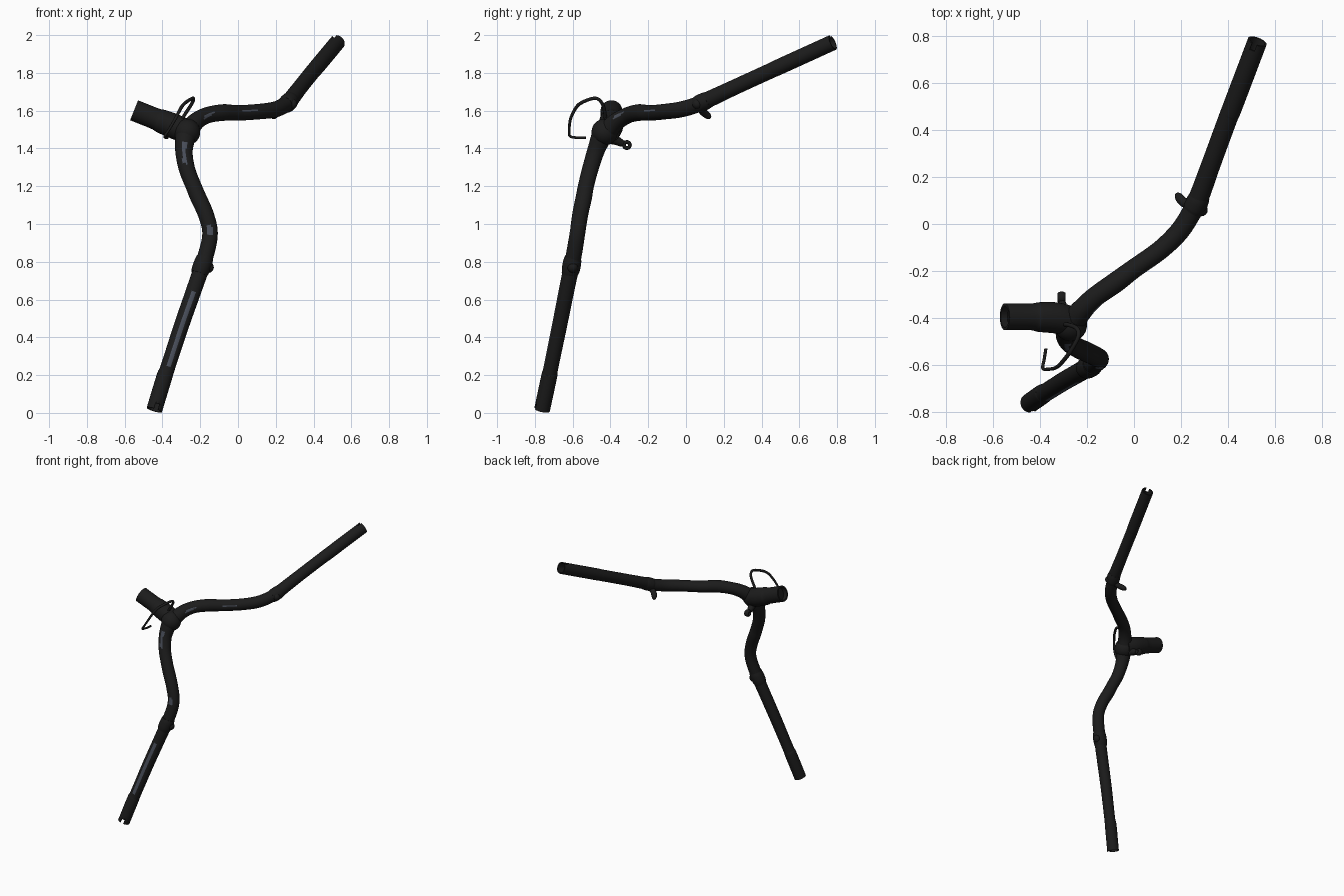
import bpy, bmesh, math
from mathutils import Vector

if "Cube" in bpy.data.objects:
    bpy.data.objects.remove(bpy.data.objects["Cube"])


def material(name, rgb):
    m = bpy.data.materials.new(name)
    m.diffuse_color = (*rgb, 1)
    m.use_nodes = True
    m.node_tree.nodes["Principled BSDF"].inputs["Base Color"].default_value = m.diffuse_color
    return m


BLACK = material("matte black", (0.0115, 0.0115, 0.0115))
GREY = material("worn blue grey", (0.065, 0.075, 0.10))


def smooth_path(pts, steps):
    """Catmull-Rom through (x, y, z, radius) points."""
    p = [Vector(q) for q in pts]
    p = [p[0] * 2 - p[1]] + p + [p[-1] * 2 - p[-2]]
    out = []
    for i in range(1, len(p) - 2):
        a, b, c, d = p[i - 1:i + 3]
        for k in range(steps):
            t = k / steps
            out.append(0.5 * (2 * b + (c - a) * t + (2 * a - 5 * b + 4 * c - d) * t * t
                              + (3 * b - a - 3 * c + d) * t ** 3))
    return out + [p[-2]]


def sweep(name, pts, sides=32, steps=8, hollow=(0, 0), worn=None):
    """Round tube along a path; hollow = bore depth at the start and end."""
    path = smooth_path(pts, steps)
    pos = [q.to_3d() for q in path]
    rad = [q[3] for q in path]
    n = len(pos)
    tan = [(pos[min(i + 1, n - 1)] - pos[max(i - 1, 0)]).normalized() for i in range(n)]
    u = tan[0].orthogonal().normalized()
    stations = []
    for i in range(n):
        u = (u - tan[i] * u.dot(tan[i])).normalized()
        stations.append((pos[i], rad[i], u.copy(), tan[i].cross(u)))
    if hollow[0]:
        c, r, a, b = stations[0]
        stations = [(c + tan[0] * hollow[0], r * .8, a, b), (c, r * .8, a, b)] + stations
    if hollow[1]:
        c, r, a, b = stations[-1]
        stations += [(c, r * .8, a, b), (c - tan[-1] * hollow[1], r * .8, a, b)]
    bm = bmesh.new()
    rings = []
    for c, r, a, b in stations:
        rings.append([bm.verts.new(c + r * (a * math.cos(w) + b * math.sin(w)))
                      for w in (2 * math.pi * k / sides for k in range(sides))])
    for r0, r1 in zip(rings, rings[1:]):
        for k in range(sides):
            j = (k + 1) % sides
            bm.faces.new((r0[k], r0[j], r1[j], r1[k]))
    bm.faces.new(rings[0][::-1])
    bm.faces.new(rings[-1])
    bmesh.ops.recalc_face_normals(bm, faces=bm.faces)
    bm.normal_update()
    if worn:
        for f in bm.faces:
            if worn(f.calc_center_median(), f.normal):
                f.material_index = 1
    return finish(name, bm)


def finish(name, bm):
    me = bpy.data.meshes.new(name)
    bm.to_mesh(me)
    bm.free()
    me.materials.append(BLACK)
    me.materials.append(GREY)
    ob = bpy.data.objects.new(name, me)
    bpy.context.collection.objects.link(ob)
    bpy.ops.object.select_all(action='DESELECT')
    ob.select_set(True)
    bpy.context.view_layer.objects.active = ob
    bpy.ops.object.shade_smooth_by_angle(angle=math.radians(40))
    return ob


def slot(ob, centre, axis, side):
    """Cut a small locating notch through one wall at a tube end."""
    axis = Vector(axis).normalized()
    side = Vector(side)
    side = (side - axis * side.dot(axis)).normalized()
    cross = axis.cross(side)
    bm = bmesh.new()
    bmesh.ops.create_cube(bm, size=1)
    for v in bm.verts:
        x, y, z = v.co
        v.co = Vector(centre) + axis * x * .06 + side * (.038 + y * .04) + cross * z * .022
    cutter = finish("slot_cutter", bm)
    cutter.hide_render = True
    cutter.hide_set(True)
    mod = ob.modifiers.new("slot", 'BOOLEAN')
    mod.operation = 'DIFFERENCE'
    mod.object = cutter
    mod.solver = 'EXACT'


# lower arm
def lower_worn(c, n):
    return n.y < -.93 and (.25 < c.z < .65 or .94 < c.z < .99 or 1.32 < c.z < 1.43)


lower = sweep("lower_arm", [
    (-.443, -.762, .016, .042), (-.39, -.725, .19, .042), (-.372, -.715, .24, .039),
    (-.30, -.67, .46, .040), (-.23, -.63, .66, .041), (-.172, -.595, .83, .042),
    (-.148, -.575, .95, .041), (-.17, -.56, 1.05, .042), (-.21, -.541, 1.14, .043),
    (-.235, -.53, 1.2, .042), (-.27, -.507, 1.29, .043), (-.286, -.478, 1.385, .046),
    (-.277, -.445, 1.47, .055)], hollow=(.06, 0), worn=lower_worn)
slot(lower, (-.443, -.762, .016), (.28, .2, .94), (.2, -1, 0))


# upper arm
def upper_worn(c, n):
    return n.y < -.6 and abs(n.z - .25) < .16 and (-.18 < c.x < -.12 or .02 < c.x < .11)


upper = sweep("upper_arm", [
    (-.27, -.43, 1.48, .055), (-.225, -.37, 1.54, .047), (-.165, -.31, 1.575, .043),
    (-.08, -.25, 1.59, .044), (0, -.19, 1.588, .041), (.11, -.112, 1.595, .041),
    (.19, -.035, 1.605, .042), (.24, .04, 1.625, .042), (.275, .11, 1.655, .043),
    (.33, .26, 1.725, .041), (.40, .45, 1.812, .041), (.42, .5, 1.835, .042),
    (.525, .777, 1.961, .042)], hollow=(0, .06), worn=upper_worn)
slot(upper, (.525, .777, 1.961), (.105, .277, .126), (-.3, -.2, 1))

# stub socket and the lump where the three tubes join
sweep("stub_socket", [
    (-.55, -.395, 1.602, .057), (-.44, -.395, 1.558, .057), (-.405, -.396, 1.544, .063),
    (-.33, -.40, 1.514, .066), (-.26, -.415, 1.485, .062)], hollow=(.03, 0))
bm = bmesh.new()
bmesh.ops.create_uvsphere(bm, u_segments=32, v_segments=16, radius=.07)
bmesh.ops.translate(bm, verts=bm.verts, vec=(-.27, -.43, 1.487))
finish("joint_lump", bm)

# clamp rings with their small lumps
sweep("lower_ring", [(-.207, -.616, .735, .043), (-.197, -.61, .76, .048),
                     (-.182, -.602, .80, .048), (-.175, -.598, .825, .043)], steps=4)
sweep("upper_ring", [(.25, .055, 1.63, .043), (.258, .07, 1.636, .047),
                     (.272, .10, 1.65, .047), (.28, .12, 1.659, .043)], steps=4)
for name, c, r in (("lower_ring_stop", (-.157, -.60, .77), .029),
                   ("upper_ring_stop", (.287, .06, 1.635), .027)):
    bm = bmesh.new()
    bmesh.ops.create_uvsphere(bm, u_segments=16, v_segments=10, radius=r)
    bmesh.ops.translate(bm, verts=bm.verts, vec=c)
    finish(name, bm)

# curved hook under the upper arm
sweep("hook", [(.26, .08, 1.625, .022), (.225, .085, 1.60, .02), (.20, .103, 1.583, .02),
               (.188, .122, 1.568, .015), (.186, .13, 1.562, .007)], sides=16, steps=5)

# eyelet lug behind the joint
sweep("lug_arm", [(-.285, -.42, 1.46, .035), (-.30, -.375, 1.445, .026),
                  (-.308, -.335, 1.425, .018)], sides=16, steps=4)
bpy.ops.mesh.primitive_torus_add(major_radius=.016, minor_radius=.010, major_segments=24,
                                 minor_segments=10, location=(-.308, -.313, 1.418),
                                 rotation=(0, math.pi / 2, 0))
eye = bpy.context.object
eye.name = "lug_eye"
eye.scale.z = 1.8
eye.data.materials.append(BLACK)
bpy.ops.object.shade_smooth_by_angle(angle=math.radians(40))

# thin wire loop
sweep("wire_loop", [
    (-.375, -.53, 1.457, .007), (-.382, -.575, 1.457, .007), (-.388, -.614, 1.465, .007),
    (-.365, -.618, 1.50, .007), (-.33, -.61, 1.56, .008), (-.295, -.575, 1.625, .009),
    (-.26, -.525, 1.655, .009), (-.236, -.475, 1.665, .009), (-.243, -.445, 1.64, .009),
    (-.275, -.43, 1.59, .009), (-.32, -.425, 1.52, .009)], sides=12, steps=6)
